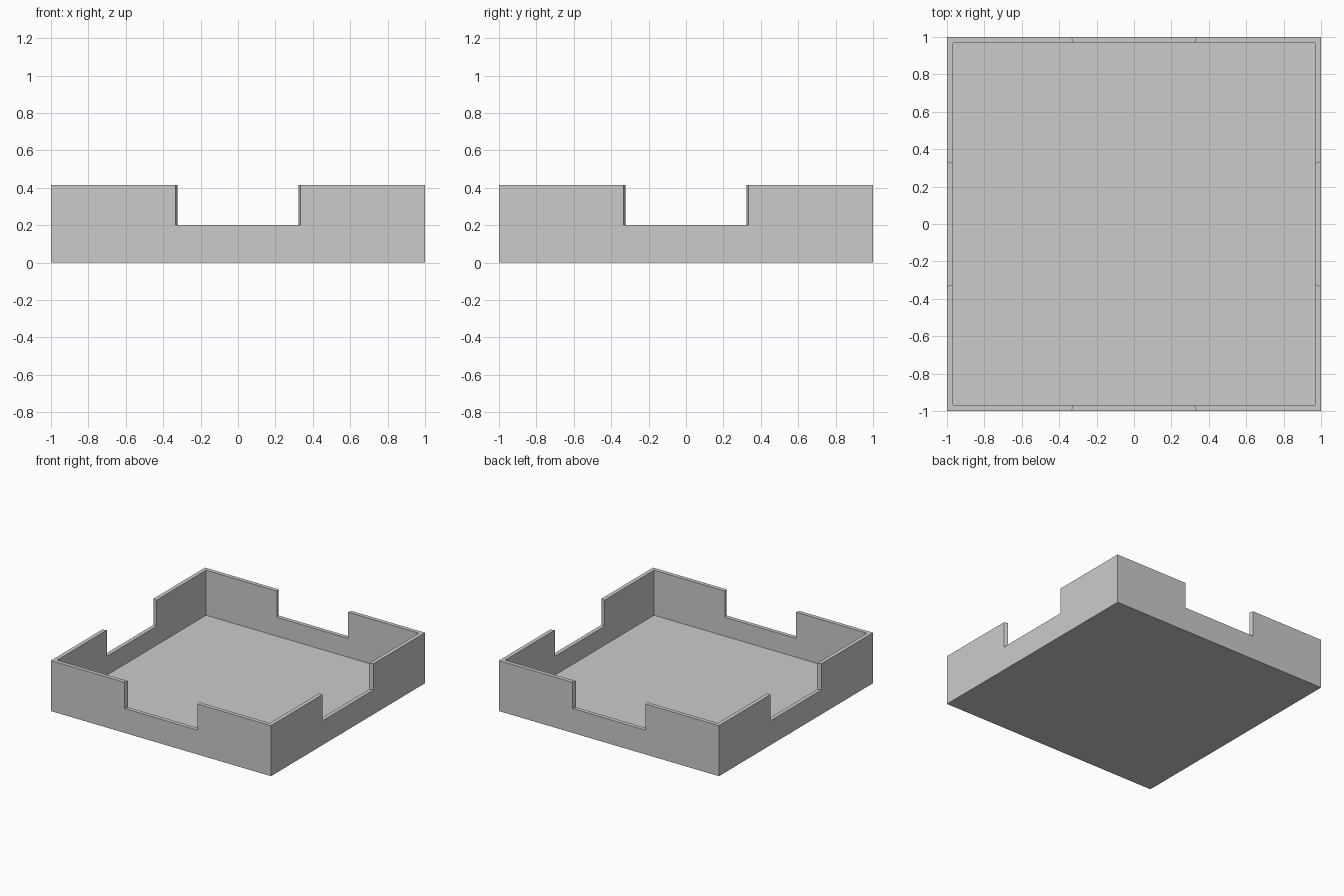
import bpy, bmesh, math
from mathutils import Matrix, Vector

cube = bpy.data.objects.get("Cube")
if cube:
    bpy.data.objects.remove(cube)

HALF, HEIGHT = 1.0, 0.415      # outer half width, corner height
NOTCH, SILL = 1 / 3, 0.2       # opening half width and sill height
INNER, FLOOR = 0.967, 0.045    # inner half width, floor thickness

grey = bpy.data.materials.new("light grey")
grey.use_nodes = True
colour = (0.6, 0.6, 0.6, 1)
grey.diffuse_color = colour
grey.node_tree.nodes["Principled BSDF"].inputs["Base Color"].default_value = colour


def wall_outline(base):
    """Notched wall profile, counter-clockwise from the lower left."""
    right = [(HALF, base), (HALF, HEIGHT), (NOTCH, HEIGHT), (NOTCH, SILL)]
    return [(-HALF, base)] + right + [(-x, z) for x, z in reversed(right[1:])]


def wall_ring(bm, turn, scale, base):
    """Wall outline as vertices, scaled about the centre and turned to its side."""
    rot = Matrix.Rotation(turn * math.pi / 2, 3, 'Z')
    return [bm.verts.new(rot @ Vector((x * scale, -HALF * scale, z)))
            for x, z in wall_outline(base)]


bm = bmesh.new()

# Four notched walls; the openings taper towards the centre
for turn in range(4):
    outer = wall_ring(bm, turn, 1.0, 0.0)
    inner = wall_ring(bm, turn, INNER, FLOOR)
    bm.faces.new(outer)
    bm.faces.new(inner[::-1])
    for i in range(2, len(outer) - 1):     # rim, jambs and sill
        bm.faces.new((outer[i], inner[i], inner[i + 1], outer[i + 1]))

# Underside and inner floor
corners = [(-1, -1), (1, -1), (1, 1), (-1, 1)]
for size, z in ((HALF, 0.0), (INNER, FLOOR)):
    bm.faces.new([bm.verts.new((x * size, y * size, z)) for x, y in corners])

bmesh.ops.remove_doubles(bm, verts=bm.verts[:], dist=0.0005)
bmesh.ops.recalc_face_normals(bm, faces=bm.faces[:])

mesh = bpy.data.meshes.new("notched_tray")
bm.to_mesh(mesh)
bm.free()
mesh.materials.append(grey)
tray = bpy.data.objects.new("notched_tray", mesh)
bpy.context.collection.objects.link(tray)
